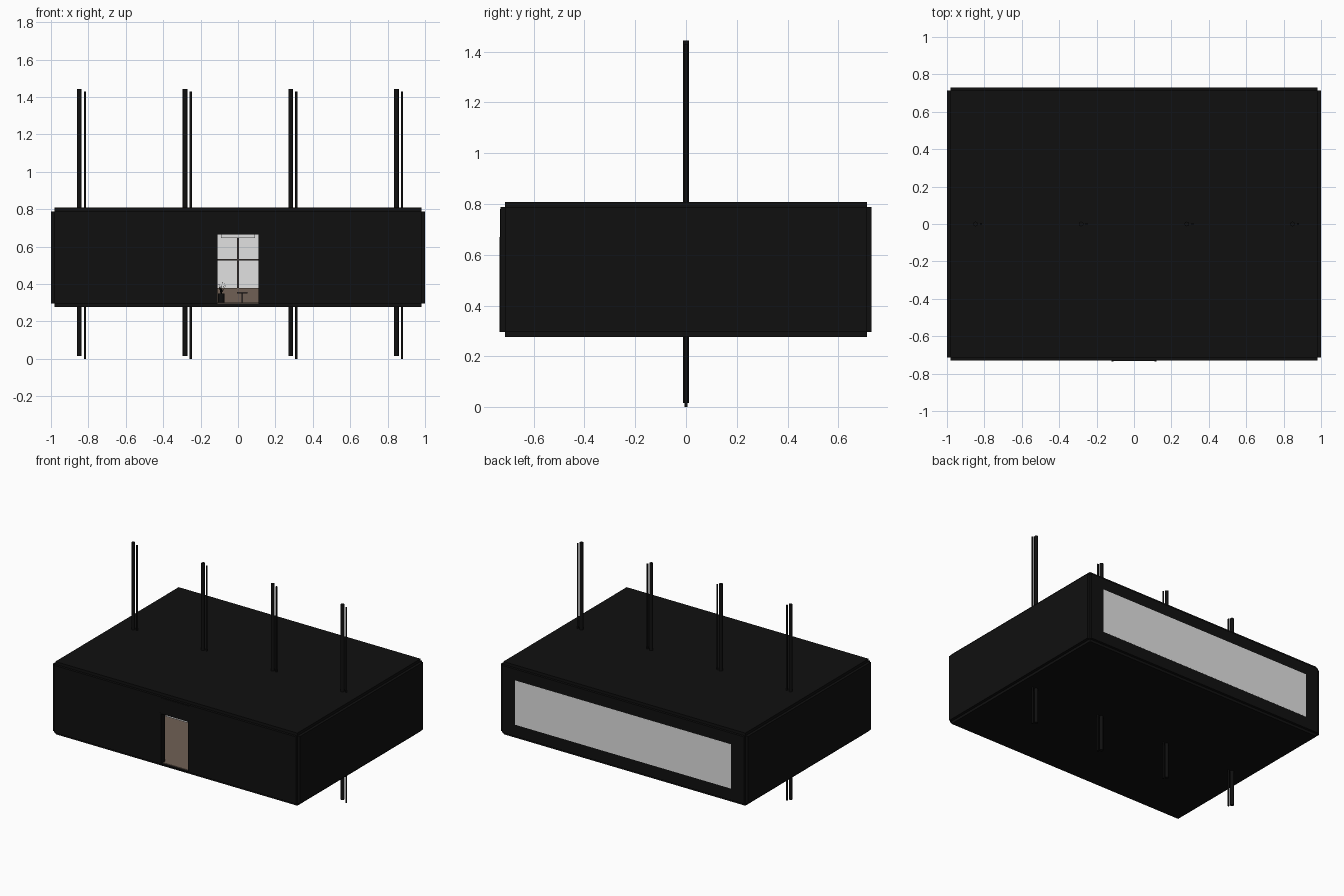
import bpy, bmesh, math, random

if "Cube" in bpy.data.objects:
    bpy.data.objects.remove(bpy.data.objects["Cube"])
random.seed(3)

def mat(name, c):
    m = bpy.data.materials.new(name)
    m.diffuse_color = (*c, 1)
    m.use_nodes = True
    m.node_tree.nodes["Principled BSDF"].inputs["Base Color"].default_value = m.diffuse_color
    return m

BLACK = mat("black", (0.005, 0.005, 0.005))
WHITE = mat("frosted white", (0.75, 0.75, 0.75))
BROWN = mat("warm brown", (0.16, 0.117, 0.09))
DARK = mat("dark brown", (0.06, 0.045, 0.04))

def finish(name, bm, m):
    me = bpy.data.meshes.new(name)
    bm.to_mesh(me)
    bm.free()
    me.materials.append(m)
    o = bpy.data.objects.new(name, me)
    bpy.context.collection.objects.link(o)
    return o

def boxes(name, m, *specs):
    """Each spec is (x0, x1, y0, y1, z0, z1)."""
    bm = bmesh.new()
    for x0, x1, y0, y1, z0, z1 in specs:
        vs = bmesh.ops.create_cube(bm, size=1)["verts"]
        for v in vs:
            v.co = ((x0 + x1) / 2 + v.co.x * (x1 - x0),
                    (y0 + y1) / 2 + v.co.y * (y1 - y0),
                    (z0 + z1) / 2 + v.co.z * (z1 - z0))
    return finish(name, bm, m)

def rod(name, m, x, y, r, z0, z1):
    bm = bmesh.new()
    bmesh.ops.create_cone(bm, cap_ends=True, segments=16, radius1=r, radius2=r, depth=z1 - z0)
    bmesh.ops.translate(bm, vec=(x, y, (z0 + z1) / 2), verts=bm.verts)
    o = finish(name, bm, m)
    for p in o.data.polygons:
        p.use_smooth = abs(p.normal.z) < 0.5
    return o

def wall_with_hole(name, m, y0, y1, X, Z0, Z1, hx, hz0, hz1):
    boxes(name, m, (-X, -hx, y0, y1, Z0, Z1), (hx, X, y0, y1, Z0, Z1),
          (-hx, hx, y0, y1, hz1, Z1), (-hx, hx, y0, y1, Z0, hz0))

# Outer shell: plates pushed outward from the inner box, leaving stepped edges
IX, IY, Z0, Z1 = 0.98, 0.713, 0.295, 0.787
boxes("roof", BLACK, (-IX, IX, -IY, IY, Z1, 0.808))
boxes("underside", BLACK, (-IX, IX, -IY, IY, 0.276, Z0))
for s, n in ((-1, "left_wall"), (1, "right_wall")):
    boxes(n, BLACK, (min(s * IX, s), max(s * IX, s), -IY, IY, Z0, Z1))
wall_with_hole("front_wall", BLACK, -0.73, -IY, IX, Z0, Z1, 0.11, Z0 + 0.001, 0.665)
wall_with_hole("back_wall", BLACK, IY, 0.73, IX, Z0, Z1, 0.876, 0.38, 0.705)

# Door frame
boxes("door_frame", BLACK, (-0.12, -0.11, -0.735, -0.69, Z0, 0.67),
      (0.11, 0.12, -0.735, -0.69, Z0, 0.67),
      (-0.115, 0.115, -0.732, -0.729, 0.665, 0.78))
boxes("door_header", WHITE, (-0.09, 0.09, -0.712, -0.70, 0.645, 0.665))

# Long rear window with inner bars
boxes("rear_window", WHITE, (-0.876, 0.876, 0.72, 0.7305, 0.38, 0.705))
bars = [(i * 0.292 - 0.006, i * 0.292 + 0.006, 0.69, 0.7, 0.38, 0.705) for i in range(-2, 3)]
boxes("window_bars", DARK, *bars, (-0.876, 0.876, 0.692, 0.698, 0.525, 0.533))

# Interior lining
boxes("floor", BROWN, (-0.97, 0.97, -0.712, 0.71, Z0, 0.3))
boxes("side_lining", BROWN, (-0.979, -0.97, -0.70, 0.71, Z0, 0.78), (0.97, 0.979, -0.70, 0.71, Z0, 0.78))
wall_with_hole("rear_lining", BROWN, 0.705, 0.712, 0.97, 0.3, 0.78, 0.876, 0.38, 0.705)

# Small table
boxes("side_table", DARK, (-0.005, 0.05, 0.2, 0.255, 0.35, 0.357),
      (0.018, 0.027, 0.223, 0.232, 0.3, 0.35))

# Potted plant beside the door
rod("plant_pot", BLACK, -0.09, 0.1, 0.018, 0.3, 0.35)
bm = bmesh.new()
for i in range(9):
    a = i * 2.4
    d, h = random.uniform(0.01, 0.035), random.uniform(0.38, 0.42)
    c, s = math.cos(a), math.sin(a)
    pts = [(-0.09 - s * 0.004, 0.1 + c * 0.004, 0.35), (-0.09 + s * 0.004, 0.1 - c * 0.004, 0.35),
           (-0.09 + c * d, 0.1 + s * d, h)]
    bm.faces.new([bm.verts.new(p) for p in pts])
finish("plant_leaves", bm, BLACK)

# Four pairs of vertical poles passing through the box
for i in range(4):
    x = -0.848 + i * 0.565
    rod(f"thick_pole_{i + 1}", BLACK, x, 0, 0.0125, 0.016, 1.444)
    rod(f"thin_pole_{i + 1}", BLACK, x + 0.03, 0, 0.0065, 0, 1.43)
